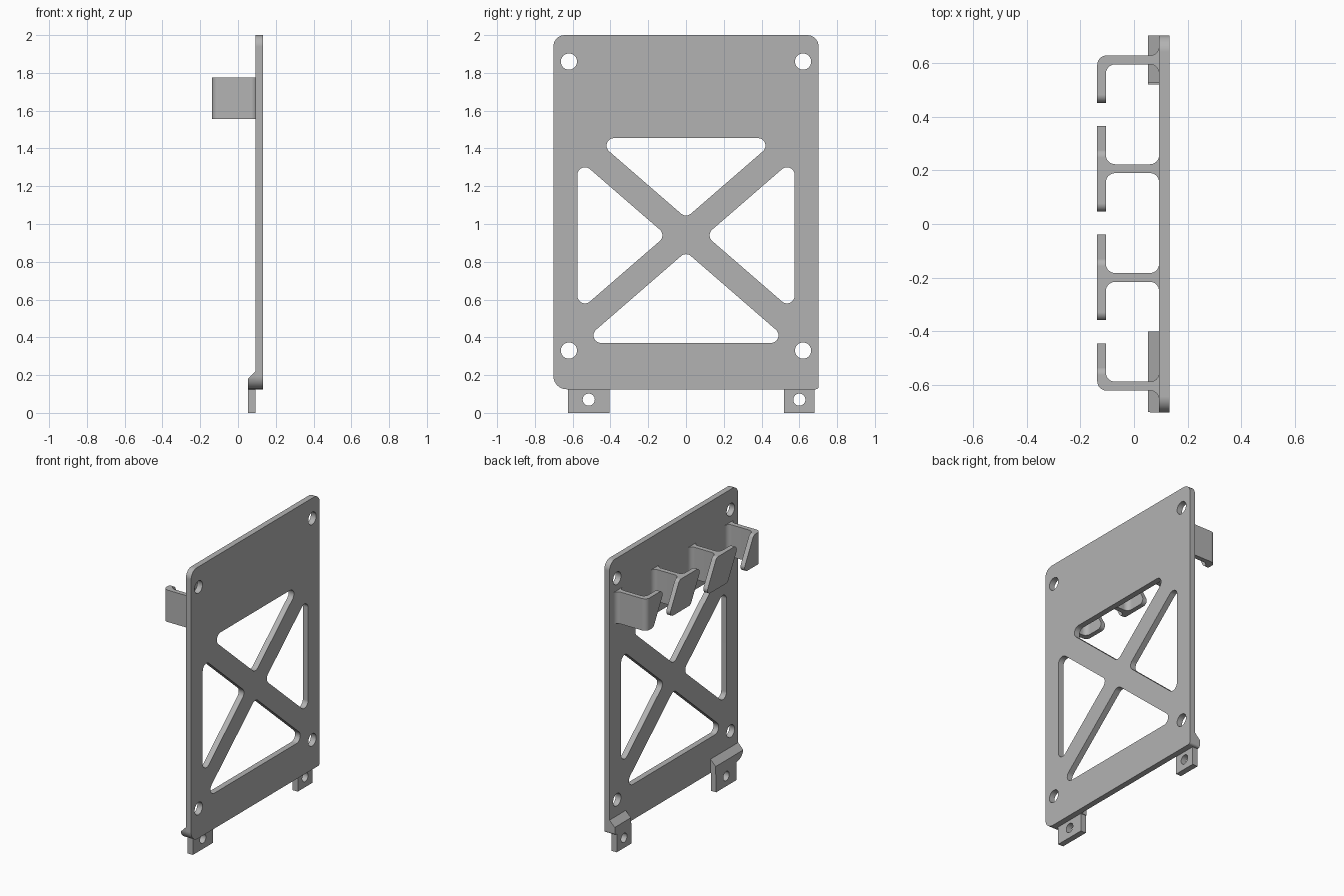
import bpy, bmesh, math
from mathutils import Vector

if "Cube" in bpy.data.objects:
    bpy.data.objects.remove(bpy.data.objects["Cube"], do_unlink=True)

grey = bpy.data.materials.new("mid_grey")
grey.use_nodes = True
grey.diffuse_color = (0.45, 0.45, 0.45, 1)
grey.node_tree.nodes["Principled BSDF"].inputs["Base Color"].default_value = (0.45, 0.45, 0.45, 1)


def rounded(corners, steps=8):
    """Outline from (u, v[, radius]) corners, with arcs where a radius is given."""
    out, n = [], len(corners)
    for i, c in enumerate(corners):
        p = Vector(c[:2])
        if len(c) < 3:
            out.append(p)
            continue
        a = (Vector(corners[i - 1][:2]) - p).normalized()
        b = (Vector(corners[(i + 1) % n][:2]) - p).normalized()
        half, r = a.angle(b) / 2, c[2]
        centre = p + (a + b).normalized() * r / math.sin(half)
        start = p + a * r / math.tan(half) - centre
        end = p + b * r / math.tan(half) - centre
        s0 = math.atan2(start.y, start.x)
        turn = math.atan2(start.x * end.y - start.y * end.x, start.dot(end))
        for k in range(steps + 1):
            t = s0 + turn * k / steps
            out.append(centre + Vector((math.cos(t), math.sin(t))) * r)
    return out


def circle(u, v, r, n=32):
    return [Vector((u + r * math.cos(math.tau * k / n), v + r * math.sin(math.tau * k / n)))
            for k in range(n)]


def prism(name, outline, axis, lo, hi):
    """Extrude an outline along x (u=y, v=z), y (u=x, v=z) or z (u=x, v=y)."""
    place = {"x": lambda p, d: (d, p.x, p.y),
             "y": lambda p, d: (p.x, d, p.y),
             "z": lambda p, d: (p.x, p.y, d)}[axis]
    bm = bmesh.new()
    bottom = [bm.verts.new(place(p, lo)) for p in outline]
    top = [bm.verts.new(place(p, hi)) for p in outline]
    bm.faces.new(bottom)
    bm.faces.new(top)
    for i in range(len(outline)):
        bm.faces.new((bottom[i - 1], bottom[i], top[i], top[i - 1]))
    bmesh.ops.recalc_face_normals(bm, faces=bm.faces)
    mesh = bpy.data.meshes.new(name)
    bm.to_mesh(mesh)
    bm.free()
    mesh.materials.append(grey)
    ob = bpy.data.objects.new(name, mesh)
    bpy.context.collection.objects.link(ob)
    return ob


def combine(ob, tools, operation):
    """Apply booleans and remove the tools."""
    for tool in tools:
        mod = ob.modifiers.new("cut", "BOOLEAN")
        mod.object, mod.operation, mod.solver = tool, operation, "EXACT"
    bpy.context.view_layer.update()
    result = bpy.data.meshes.new_from_object(
        ob.evaluated_get(bpy.context.evaluated_depsgraph_get()))
    ob.modifiers.clear()
    ob.data = result
    for tool in tools:
        bpy.data.objects.remove(tool, do_unlink=True)


def finish(ob):
    bpy.ops.object.select_all(action="DESELECT")
    ob.select_set(True)
    bpy.context.view_layer.objects.active = ob
    bpy.ops.object.shade_smooth_by_angle(angle=math.radians(30))
    ob.modifiers.new("even_shading", "WEIGHTED_NORMAL").keep_sharp = True


BACK, FACE = 0.093, 0.133   # plate thickness range in x
plate_outline = rounded([(-0.702, 0.125, 0.07), (0.702, 0.125, 0.015),
                         (0.702, 2.0, 0.06), (-0.702, 2.0, 0.06)])

# Main plate with cross-braced windows and screw holes
plate = prism("back_plate", plate_outline, "x", BACK, FACE)
r = 0.04
windows = [[(-0.488, 1.455, r), (0.488, 1.455, r), (0, 1.032, r)],
           [(-0.557, 0.37, r), (0.557, 0.37, r), (0, 0.853, r)]]
for s in (-1, 1):
    windows.append([(s * 0.575, 0.532, r), (s * 0.575, 1.348, r), (s * 0.104, 0.94, r)])
outlines = [rounded(w) for w in windows]
outlines += [circle(y, z, 0.043) for y in (-0.62, 0.62) for z in (0.33, 1.86)]
combine(plate, [prism("cutter", o, "x", 0, 0.3) for o in outlines], "DIFFERENCE")
finish(plate)

# Foot tabs: a chamfered block behind the plate and a drilled tongue below
for side, block, tongue, hole in (("front", (-0.72, -0.40), (-0.625, -0.405), -0.515),
                                  ("rear", (0.525, 0.72), (0.52, 0.68), 0.60)):
    wedge = [Vector(p) for p in ((0.1, 0.12), (0.053, 0.12), (0.053, 0.18),
                                 (BACK, 0.22), (0.1, 0.22))]
    ob = prism(side + "_tab_block", wedge, "y", *block)
    combine(ob, [prism("cutter", plate_outline, "x", 0, 0.2)], "INTERSECT")
    finish(ob)
    a, b = tongue
    ob = prism(side + "_tab", rounded([(a, 0), (b, 0), (b, 0.14), (a, 0.14)]), "x", 0.053, BACK)
    combine(ob, [prism("cutter", circle(hole, 0.07, 0.032), "x", 0, 0.2)], "DIFFERENCE")
    finish(ob)

# Cable hooks: two T shapes between two L shapes, with slanted flap ends
W, INNER, OUTER = 0.0165, -0.105, -0.137


def hook_half(s, has_flap):
    """Profile corners from the flap's outer face to the plate on side s."""
    if has_flap:
        pts = [(OUTER, s * 0.25), (INNER, s * 0.25), (INNER, s * W, 0.035)]
    else:
        pts = [(OUTER, s * W, 0.035)]
    return pts + [(BACK, s * W, 0.033), (BACK, s * 0.055), (0.1, s * 0.055)]


for i in range(4):
    y = 0.611 - 0.405 * i
    profile = hook_half(1, i > 0) + hook_half(-1, i < 3)[::-1]
    profile = [(p[0], p[1] + y, *p[2:]) for p in profile]
    hook = prism("cable_hook_%d" % (i + 1), rounded(profile), "z", 1.5, 1.8)
    flap = rounded([(y - 0.06, 1.555, 0.03), (y + 0.18, 1.555, 0.03),
                    (y + 0.06, 1.775, 0.03), (y - 0.18, 1.775, 0.03)])
    combine(hook, [prism("cutter", flap, "x", -0.3, 0.2)], "INTERSECT")
    finish(hook)
